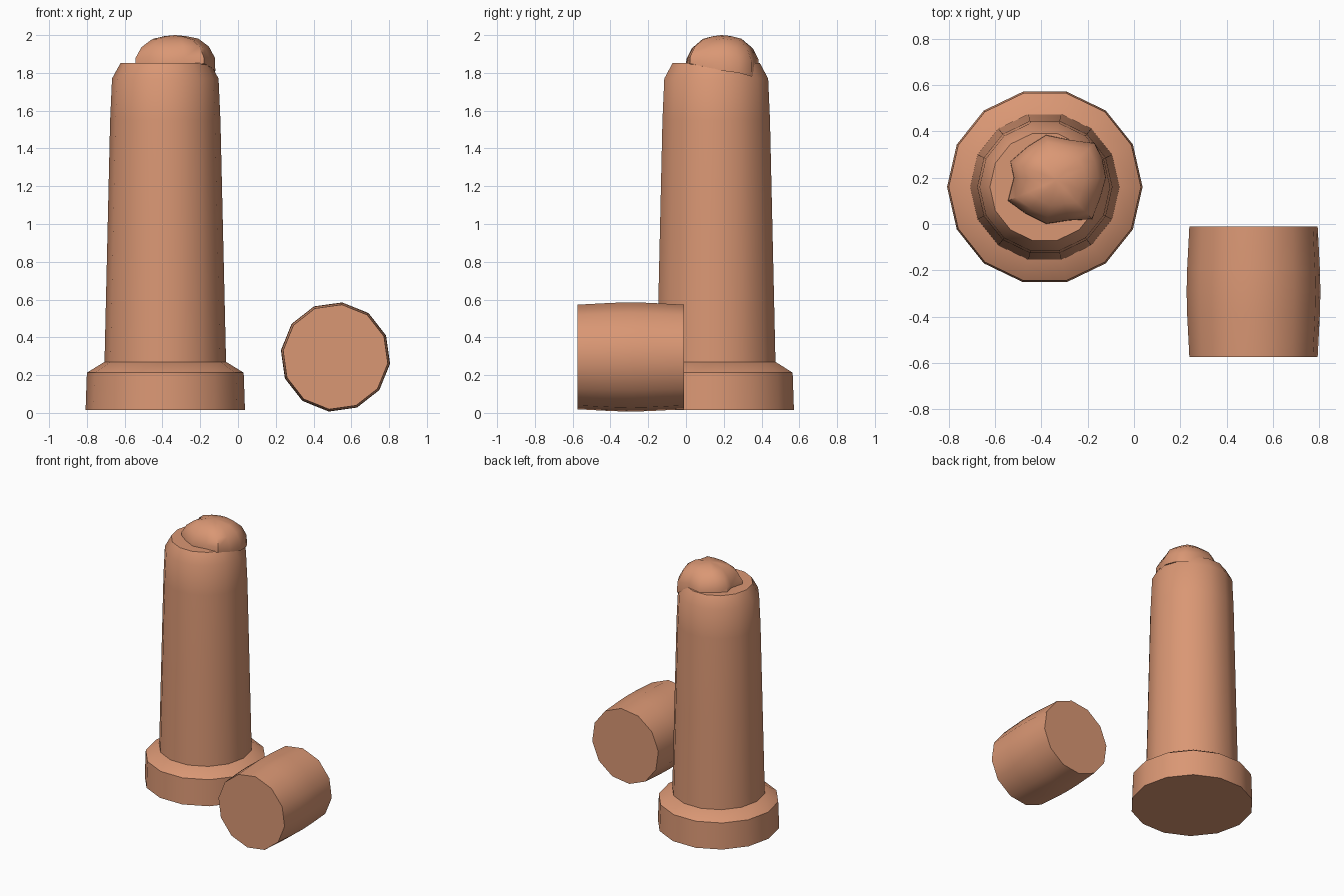
import bpy, math
from mathutils import Vector, Matrix

if "Cube" in bpy.data.objects:
    bpy.data.objects.remove(bpy.data.objects["Cube"])

stone = bpy.data.materials.new("terracotta stone")
stone.diffuse_color = (0.70, 0.31, 0.175, 1)
stone.use_nodes = True
stone.node_tree.nodes["Principled BSDF"].inputs["Base Color"].default_value = stone.diffuse_color


def finish(name, verts, faces, angle):
    mesh = bpy.data.meshes.new(name)
    mesh.from_pydata(verts, [], faces)
    mesh.materials.append(stone)
    obj = bpy.data.objects.new(name, mesh)
    bpy.context.collection.objects.link(obj)
    bpy.ops.object.select_all(action='DESELECT')
    obj.select_set(True)
    bpy.context.view_layer.objects.active = obj
    bpy.ops.object.shade_smooth_by_angle(angle=math.radians(angle))
    return obj


def bridge(n, rows):
    return [(r * n + i, r * n + (i + 1) % n, (r + 1) * n + (i + 1) % n, (r + 1) * n + i)
            for r in range(rows - 1) for i in range(n)]


def lathe(name, profile, sides, matrix, phase=0.0):
    """Closed turned solid from (radius, height) pairs."""
    verts = []
    for r, z in profile:
        for i in range(sides):
            a = phase + 2 * math.pi * i / sides
            verts.append(matrix @ Vector((r * math.cos(a), r * math.sin(a), z)))
    faces = bridge(sides, len(profile))
    faces.append(tuple(reversed(range(sides))))
    faces.append(tuple(range(len(verts) - sides, len(verts))))
    return finish(name, verts, faces, 40)


# Standing column: plinth with chamfer, tapering shaft, worn top
column = Matrix.Translation((-0.385, 0.16, 0))
lathe("column_base", [(0.422, 0.015), (0.415, 0.213), (0.322, 0.27)], 14, column)
lathe("column_shaft", [(0.322, 0.26), (0.306, 0.95), (0.292, 1.55), (0.282, 1.77), (0.237, 1.852)], 14, column)

# Fallen drum lying along y
drum = Matrix.Translation((0.516, -0.01, 0.296)) @ Matrix.Rotation(math.radians(90), 4, 'X')
lathe("fallen_drum", [(0.279, 0), (0.289, 0.19), (0.291, 0.283), (0.289, 0.375), (0.279, 0.565)],
      12, drum, math.radians(-7))

# Broken stump: irregular outline, pulled in towards a rounded peak
outline = [(-0.545, 0.10, 1.85), (-0.47, 0.045, 1.85), (-0.38, 0.0, 1.86), (-0.28, 0.015, 1.85),
           (-0.18, 0.02, 1.87), (-0.145, 0.11, 1.85), (-0.12, 0.20, 1.83), (-0.135, 0.28, 1.82),
           (-0.17, 0.35, 1.80), (-0.28, 0.365, 1.85), (-0.38, 0.385, 1.85), (-0.46, 0.335, 1.85),
           (-0.535, 0.27, 1.85), (-0.52, 0.20, 1.85)]
mid = Vector((-0.335, 0.19))
verts = [(x, y, z - 0.02) for x, y, z in outline]
for scale, height, lift in ((0.99, 1.89, 0.4), (0.84, 1.945, 0.8), (0.58, 1.977, 1.0), (0.27, 1.993, 1.0)):
    for i, (x, y, z) in enumerate(outline):
        p = mid + (Vector((x, y)) - mid) * scale
        bump = 0.008 * math.sin(i * 2.3) * scale
        verts.append((p.x, p.y, z + (height - z) * (0.5 + lift / 2) + bump))
n = len(outline)
faces = bridge(n, 5)
faces.append(tuple(reversed(range(n))))
verts.append((mid.x, mid.y, 2.0))
faces += [(4 * n + i, 4 * n + (i + 1) % n, 5 * n) for i in range(n)]
finish("broken_stump", verts, faces, 60)
